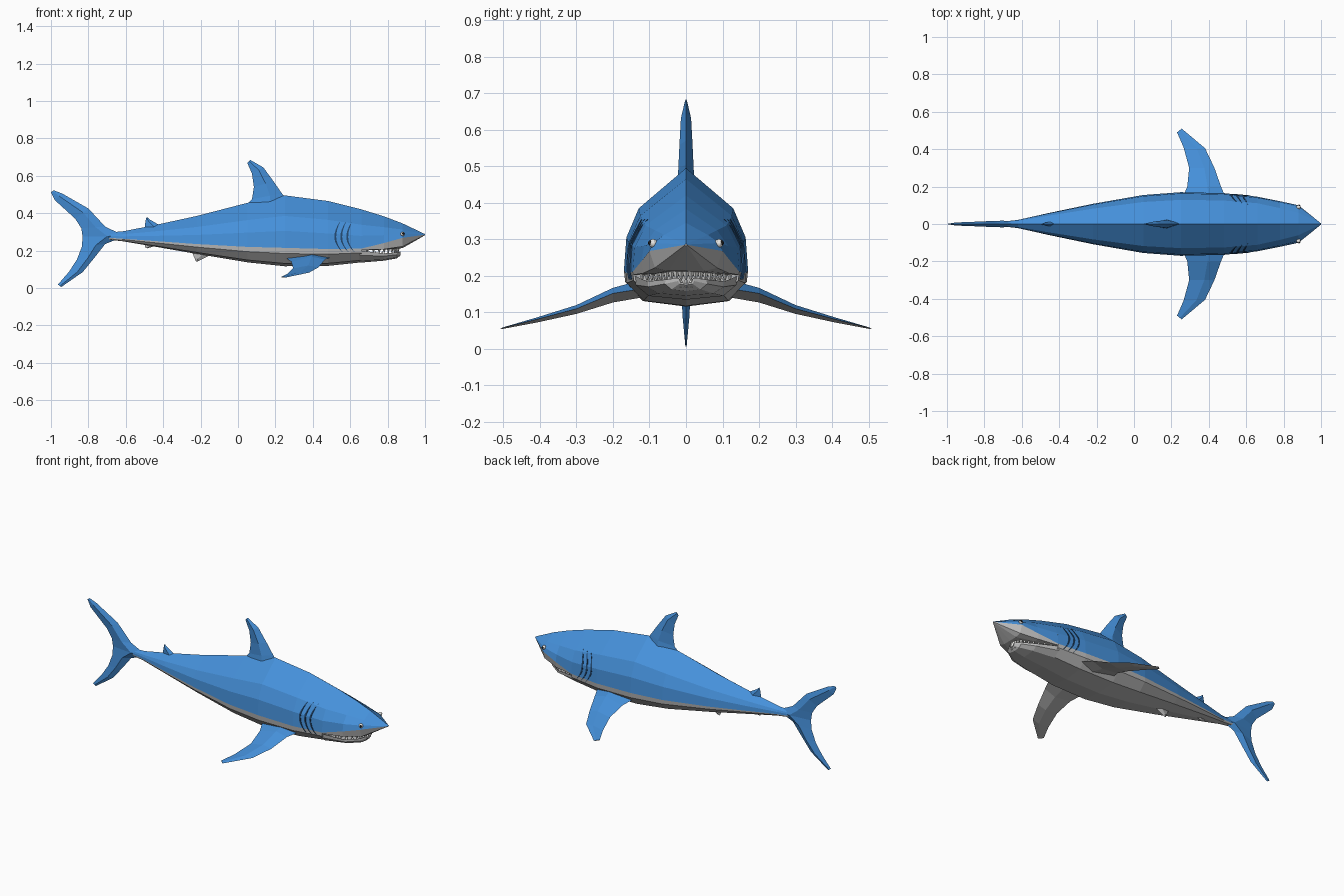
import bpy, bmesh, math
from mathutils import Vector

if "Cube" in bpy.data.objects:
    bpy.data.objects.remove(bpy.data.objects["Cube"])


def material(name, rgb):
    m = bpy.data.materials.new(name)
    m.diffuse_color = (*rgb, 1)
    m.use_nodes = True
    m.node_tree.nodes["Principled BSDF"].inputs["Base Color"].default_value = m.diffuse_color
    return m


BLUE = material("ocean blue", (0.06, 0.28, 0.70))
GREY = material("belly grey", (0.50, 0.50, 0.50))
WHITE = material("tooth white", (0.85, 0.85, 0.83))
DARK = material("slit navy", (0.015, 0.06, 0.15))
BLACK = material("pupil black", (0.01, 0.01, 0.01))


def loft(name, rings, mats, rule):
    """Skin equal-sized closed rings; rule(column) gives the material index."""
    bm = bmesh.new()
    rows = [[bm.verts.new(p) for p in ring] for ring in rings]
    n = len(rows[0])
    for a, b in zip(rows, rows[1:]):
        for j in range(n):
            k = (j + 1) % n
            f = bm.faces.new((a[j], a[k], b[k], b[j]))
            f.material_index = rule(j)
    for end in (rows[0], rows[-1]):
        bm.faces.new(end).material_index = rule(n // 2)
    bmesh.ops.recalc_face_normals(bm, faces=bm.faces)
    return finish(name, bm, mats)


def finish(name, bm, mats):
    me = bpy.data.meshes.new(name)
    bm.to_mesh(me)
    bm.free()
    for m in mats:
        me.materials.append(m)
    ob = bpy.data.objects.new(name, me)
    bpy.context.collection.objects.link(ob)
    return ob


def mirrored_ring(x, half):
    """Half section listed from top centre to bottom centre, made whole."""
    return ([(x, y, z) for y, z in half]
            + [(x, -y, z) for y, z in reversed(half[1:-1])])


def half_loft(name, sections, blue_columns):
    n = 2 * len(sections[0][1]) - 2
    loft(name, [mirrored_ring(x, h) for x, h in sections], [BLUE, GREY],
         lambda j: 0 if min(j, n - 1 - j) < blue_columns else 1)


# Body: x, half width, bottom, top
BODY = [(-0.69, 0.014, 0.258, 0.298), (-0.62, 0.022, 0.25, 0.302),
        (-0.45, 0.060, 0.222, 0.335), (-0.22, 0.108, 0.182, 0.385),
        (0.05, 0.155, 0.137, 0.455), (0.25, 0.170, 0.116, 0.495),
        (0.48, 0.165, 0.118, 0.465), (0.66, 0.146, 0.137, 0.42)]
SECTION = [(0, 1), (0.76, 0.71), (0.96, 0.5), (1, 0.26), (0.98, 0.18),
           (0.70, 0.04), (0, 0)]
half_loft("body", [(x, [(w * a, b + (t - b) * c) for a, c in SECTION])
                   for x, w, b, t in BODY], 3)

# Upper head and snout
half_loft("head", [
    (0.66, [(0, .42), (.111, .338), (.14, .279), (.146, .211), (.143, .203), (.1, .2), (0, .2)]),
    (0.78, [(0, .383), (.085, .325), (.115, .282), (.122, .24), (.118, .207), (.09, .205), (0, .21)]),
    (0.88, [(0, .345), (.06, .312), (.09, .29), (.10, .268), (.085, .222), (.05, .213), (0, .213)]),
    (1.0, [(0, .288), (.002, .287), (.003, .286), (.003, .285), (.003, .284), (.002, .283), (0, .282)]),
], 3)

# Lower jaw with a raised lip
half_loft("lower_jaw", [
    (0.65, [(0, .18), (.12, .185), (.142, .2), (.138, .175), (.102, .145), (0, .135)]),
    (0.78, [(0, .168), (.085, .17), (.105, .185), (.103, .17), (.075, .152), (0, .146)]),
    (0.85, [(0, .17), (.04, .172), (.055, .19), (.058, .178), (.04, .163), (0, .158)]),
    (0.868, [(0, .18), (.015, .182), (.02, .195), (.022, .186), (.018, .178), (0, .175)]),
], 0)

# Teeth: two curved rows of four-sided spikes
def teeth(name, scale, base, tip, count):
    bm = bmesh.new()
    for i in range(count):
        y = scale * 0.12 * (2 * i / (count - 1) - 1)
        x = 0.855 - 0.165 * (abs(y) / (scale * 0.12)) ** 2
        r = 0.011
        ring = [bm.verts.new((x + r * dx, y + r * dy, base))
                for dx, dy in ((1, 0), (0, 1), (-1, 0), (0, -1))]
        top = bm.verts.new((x, y, tip))
        for j in range(4):
            bm.faces.new((ring[j], ring[(j + 1) % 4], top))
        bm.faces.new(ring)
    bmesh.ops.recalc_face_normals(bm, faces=bm.faces)
    finish(name, bm, [WHITE])


teeth("upper_teeth", 1.0, 0.217, 0.182, 19)
teeth("lower_teeth", 0.85, 0.168, 0.198, 15)


# Fins: sections of (leading point, trailing point, half thickness)
def fin(name, sections, normal, mats):
    rings = []
    for lead, trail, t in sections:
        a, b = Vector(lead), Vector(trail)
        mid, n = a.lerp(b, 0.4), Vector(normal) * t
        rings.append([a, mid + n, b, mid - n])
    loft(name, rings, mats, lambda j: 0 if j < 2 else len(mats) - 1)


def flat_fin(name, sections, mat):
    fin(name, [((a, 0, b), (c, 0, d), t) for a, b, c, d, t in sections],
        (0, 1, 0), [mat])


flat_fin("dorsal_fin", [
    (.27, .46, .03, .43, .024), (.235, .505, .075, .475, .021),
    (.19, .57, .085, .54, .018), (.135, .645, .075, .61, .014),
    (.065, .685, .05, .668, .003)], BLUE)
flat_fin("tail_upper_lobe", [
    (-.61, .28, -.83, .27, .018), (-.71, .328, -.838, .32, .016),
    (-.80, .425, -.87, .37, .013), (-.94, .505, -.98, .47, .008),
    (-.985, .522, -1.0, .512, .002)], BLUE)
flat_fin("tail_lower_lobe", [
    (-.61, .275, -.83, .28, .018), (-.71, .235, -.835, .22, .016),
    (-.765, .165, -.862, .15, .013), (-.83, .085, -.905, .085, .009),
    (-.945, .005, -.963, .018, .002)], BLUE)
flat_fin("second_dorsal_fin", [
    (-.41, .33, -.50, .315, .012), (-.475, .368, -.495, .355, .006),
    (-.485, .378, -.49, .375, .002)], BLUE)
flat_fin("pelvic_fin", [
    (-.14, .18, -.25, .20, .012), (-.20, .15, -.235, .165, .007),
    (-.22, .14, -.225, .143, .002)], GREY)
flat_fin("anal_fin", [
    (-.43, .228, -.50, .238, .010), (-.485, .212, -.495, .214, .002)], GREY)

# Pectoral fins, blue above and grey below
PECTORAL = [(.50, .12, .165, .25, .12, .165, .024),
            (.465, .20, .152, .285, .20, .14, .020),
            (.43, .30, .110, .295, .30, .105, .012),
            (.38, .405, .082, .265, .41, .076, .007),
            (.255, .51, .056, .23, .49, .058, .002)]
for side, word in ((1, "left"), (-1, "right")):
    fin(word + "_pectoral_fin",
        [((a, side * b, c), (d, side * e, f), t)
         for a, b, c, d, e, f, t in PECTORAL], (0, 0, 1), [BLUE, GREY])


def flank(x, z):
    """Half width of the body skin at a given place."""
    for p, q in zip(BODY, BODY[1:]):
        if p[0] <= x <= q[0]:
            w, b, t = Vector(p[1:]).lerp(Vector(q[1:]), (x - p[0]) / (q[0] - p[0]))
    c = (z - b) / (t - b)
    for (a0, c0), (a1, c1) in zip(SECTION, SECTION[1:]):
        if c1 <= c <= c0:
            return w * (a0 + (a1 - a0) * (c0 - c) / (c0 - c1))


# Gill slits: narrow curved plates lying on the flanks
for side, word in ((1, "left"), (-1, "right")):
    for g in range(3):
        rings = []
        for i in range(9):
            u = i / 8
            z = 0.19 + 0.165 * u
            x = 0.532 + 0.032 * g + 0.055 * (u - 0.5) ** 2 * (1 if u > 0.5 else 2) - 0.012 * math.sin(math.pi * u)
            r = 0.001 + 0.004 * math.sin(math.pi * u)
            y = flank(x, z)
            rings.append([(x + dx * r, side * (y + d), z)
                          for dx, d in ((-1, -.003), (-1, .003), (1, .003), (1, -.003))])
        loft(f"{word}_gill_slit_{g + 1}", rings, [DARK], lambda j: 0)

# Eyes: white ball with a dark pupil
for side, word in ((1, "left"), (-1, "right")):
    for part, r, off, mat in (("eye", .012, 0, WHITE), ("pupil", .007, .007, BLACK)):
        bm = bmesh.new()
        bmesh.ops.create_uvsphere(bm, u_segments=10, v_segments=6, radius=r)
        bmesh.ops.translate(bm, verts=bm.verts,
                            vec=(.88 + off * 0.4, side * (.09 + off), .289 + off * 0.2))
        finish(f"{word}_{part}", bm, [mat])
